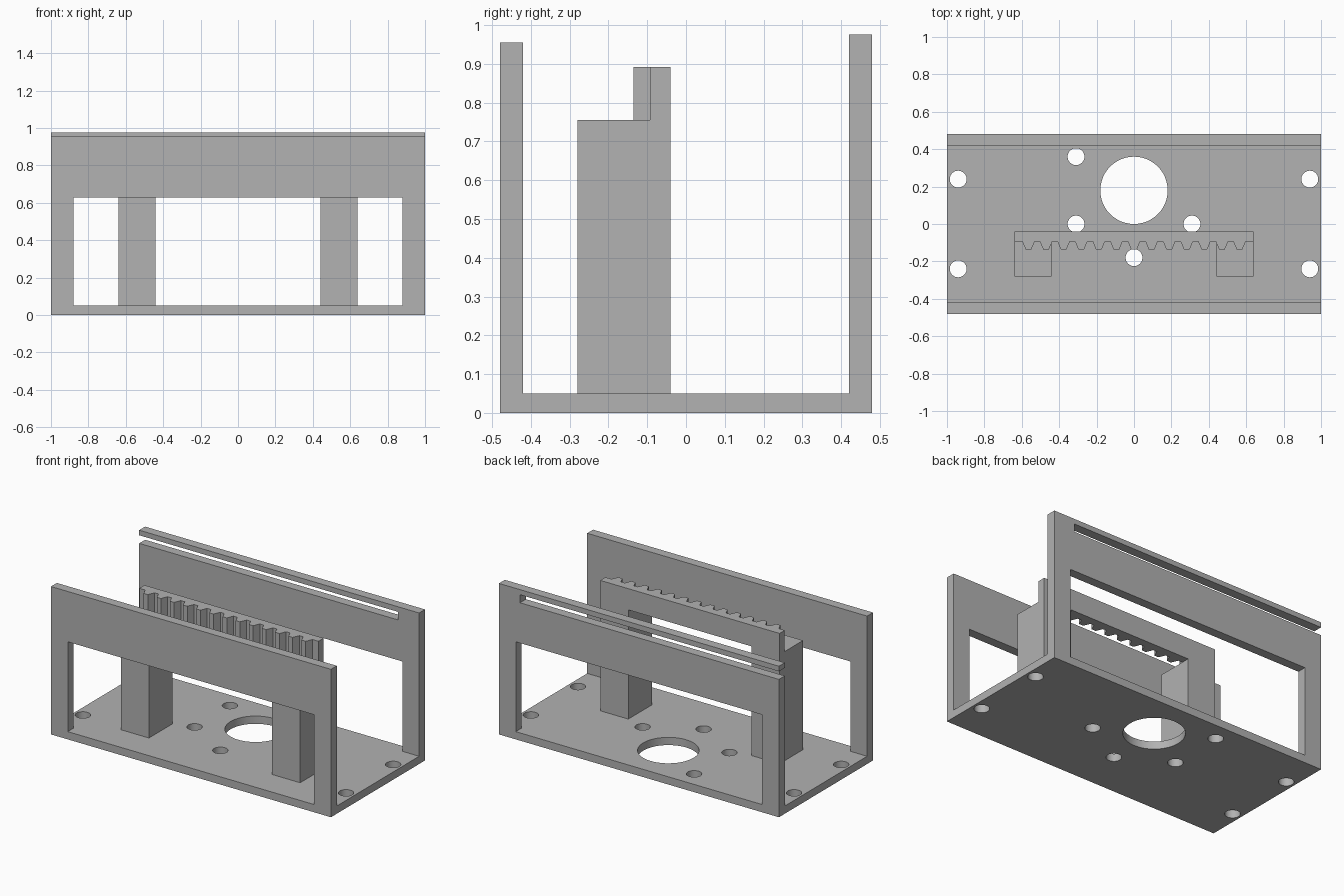
import bpy, bmesh, math

if "Cube" in bpy.data.objects:
    bpy.data.objects.remove(bpy.data.objects["Cube"])

grey = bpy.data.materials.new("plain grey")
grey.diffuse_color = (0.445, 0.445, 0.445, 1)
grey.use_nodes = True
grey.node_tree.nodes["Principled BSDF"].inputs["Base Color"].default_value = grey.diffuse_color


def prism(name, outline, z0, z1):
    """Extrude an XY outline from z0 to z1."""
    bm = bmesh.new()
    face = bm.faces.new([bm.verts.new((x, y, z0)) for x, y in outline])
    top = bmesh.ops.extrude_face_region(bm, geom=[face])["geom"]
    bmesh.ops.translate(bm, vec=(0, 0, z1 - z0),
                        verts=[v for v in top if isinstance(v, bmesh.types.BMVert)])
    bmesh.ops.recalc_face_normals(bm, faces=bm.faces)
    mesh = bpy.data.meshes.new(name)
    bm.to_mesh(mesh)
    bm.free()
    mesh.materials.append(grey)
    obj = bpy.data.objects.new(name, mesh)
    bpy.context.collection.objects.link(obj)
    return obj


def box(name, x0, x1, y0, y1, z0, z1):
    return prism(name, [(x0, y0), (x1, y0), (x1, y1), (x0, y1)], z0, z1)


def cylinder(name, x, y, r, z0, z1, n=48):
    ring = [(x + r * math.cos(2 * math.pi * i / n), y + r * math.sin(2 * math.pi * i / n))
            for i in range(n)]
    return prism(name, ring, z0, z1)


def cut(obj, cutters):
    """Subtract the cutters, bake the result and discard the cutters."""
    for c in cutters:
        c.hide_render = True
        mod = obj.modifiers.new("cut", 'BOOLEAN')
        mod.operation = 'DIFFERENCE'
        mod.solver = 'EXACT'
        mod.object = c
    bpy.context.view_layer.update()
    graph = bpy.context.evaluated_depsgraph_get()
    mesh = bpy.data.meshes.new_from_object(obj.evaluated_get(graph))
    obj.modifiers.clear()
    obj.data = mesh
    for c in cutters:
        bpy.data.objects.remove(c)


def smooth(obj):
    bpy.ops.object.select_all(action='DESELECT')
    obj.select_set(True)
    bpy.context.view_layer.objects.active = obj
    bpy.ops.object.shade_smooth_by_angle(angle=math.radians(30))


# Base plate with shaft hole, motor screw holes and corner mounting holes
base = box("base_plate", -1, 1, -0.42, 0.42, 0, 0.05)
holes = [(0, 0.18, 0.18)]
holes += [(x, y, 0.045) for x, y in [(-0.31, 0.36), (-0.31, 0), (0.31, 0), (0, -0.18)]]
holes += [(sx * 0.94, sy * 0.24, 0.045) for sx in (-1, 1) for sy in (-1, 1)]
cut(base, [cylinder("hole_cutter", x, y, r, -0.1, 0.15) for x, y, r in holes])
smooth(base)

# Front wall with window
front = box("front_wall", -1, 1, -0.48, -0.42, 0, 0.955)
cut(front, [box("window_cutter", -0.88, 0.88, -0.6, -0.3, 0.05, 0.63)])

# Back wall with window and a slot open at the left end
back = box("back_wall", -1, 1, 0.42, 0.48, 0, 0.975)
cut(back, [box("window_cutter", -0.88, 0.88, 0.3, 0.6, 0.05, 0.63),
           box("slot_cutter", -1.2, 0.85, 0.3, 0.6, 0.89, 0.942)])

# Pillars carrying the rack
for side, x in (("left", -0.54), ("right", 0.54)):
    box(side + "_pillar", x - 0.1, x + 0.1, -0.28, -0.04, 0.05, 0.755)

# Toothed rack, teeth facing the front
pitch, root, tip = 0.094, -0.093, -0.136
profile = [(0.64, -0.04), (-0.64, -0.04), (-0.64, root)]
for i in range(-6, 7):
    c = i * pitch
    profile += [(c - 0.033, root), (c - 0.015, tip), (c + 0.015, tip), (c + 0.033, root)]
profile.append((0.64, root))
prism("toothed_rack", profile, 0.755, 0.892)
